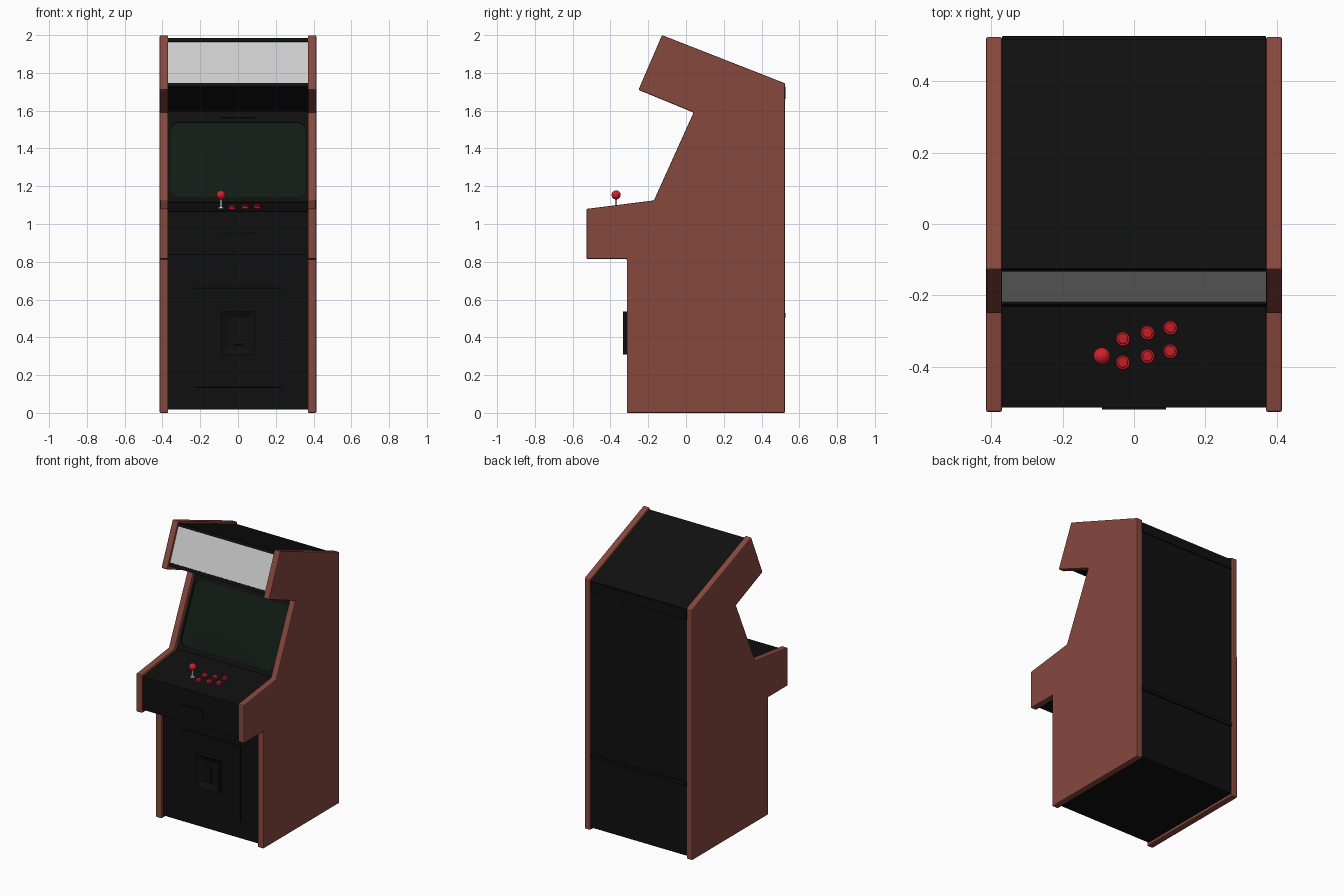
import bpy, bmesh, math
from mathutils import Vector

if "Cube" in bpy.data.objects:
    bpy.data.objects.remove(bpy.data.objects["Cube"])


def material(name, rgb):
    m = bpy.data.materials.new(name)
    m.diffuse_color = (*rgb, 1)
    m.use_nodes = True
    m.node_tree.nodes["Principled BSDF"].inputs["Base Color"].default_value = m.diffuse_color
    return m


BROWN = material("brown_laminate", (0.24, 0.065, 0.048))
BLACK = material("black_paint", (0.005, 0.005, 0.005))
GLASS = material("dark_screen", (0.006, 0.011, 0.007))
RED = material("red_plastic", (0.62, 0.015, 0.025))


def finish(bm, name, mat=None, bevel=0, segments=2, smooth=False):
    bmesh.ops.recalc_face_normals(bm, faces=bm.faces)
    mesh = bpy.data.meshes.new(name)
    bm.to_mesh(mesh)
    bm.free()
    ob = bpy.data.objects.new(name, mesh)
    bpy.context.collection.objects.link(ob)
    if mat:
        mesh.materials.append(mat)
    if bevel:
        mod = ob.modifiers.new("Bevel", "BEVEL")
        mod.width, mod.segments, mod.limit_method = bevel, segments, "ANGLE"
    if smooth:
        shade(ob)
    return ob


def shade(ob):
    bpy.ops.object.select_all(action="DESELECT")
    ob.select_set(True)
    bpy.context.view_layer.objects.active = ob
    bpy.ops.object.shade_smooth_by_angle(angle=math.radians(40))


def extrude(name, profile, x0, x1, mat=None, **kw):
    """Closed (y, z) profile swept along x."""
    bm = bmesh.new()
    face = bm.faces.new([bm.verts.new((x0, y, z)) for y, z in profile])
    out = bmesh.ops.extrude_face_region(bm, geom=[face])
    bmesh.ops.translate(bm, vec=(x1 - x0, 0, 0),
                        verts=[v for v in out["geom"] if isinstance(v, bmesh.types.BMVert)])
    return finish(bm, name, mat, **kw)


def slab(name, a, b, t, half, mat=None, **kw):
    """Flat strip on the line a-b (y, z), rising t towards the front."""
    a, b = Vector(a), Vector(b)
    d = (b - a).normalized()
    n = Vector((-d.y, d.x)) * t
    return extrude(name, [a, b, b + n, a + n], -half, half, mat, **kw)


def front_box(name, half, z0, z1, back, front, inset=0, depth=0, mat=BLACK, bevel=0.003):
    """Box on the front, optionally with a recess in its front face."""
    bm = bmesh.new()
    bmesh.ops.create_cube(bm, size=1)
    for v in bm.verts:
        v.co = (v.co.x * 2 * half, (front + back) / 2 + v.co.y * abs(back - front),
                (z0 + z1) / 2 + v.co.z * (z1 - z0))
    if inset:
        face = min(bm.faces, key=lambda f: f.calc_center_median().y)
        bmesh.ops.inset_region(bm, faces=[face], thickness=inset)
        bmesh.ops.translate(bm, verts=face.verts, vec=(0, depth, 0))
    return finish(bm, name, mat, bevel=bevel)


def cylinder(name, loc, r1, r2, h, mat=None, tilt=0, sides=16, bevel=0):
    bm = bmesh.new()
    bmesh.ops.create_cone(bm, cap_ends=True, segments=sides, radius1=r1, radius2=r2, depth=h)
    ob = finish(bm, name, mat, bevel=bevel, smooth=True)
    ob.location, ob.rotation_euler.x = loc, tilt
    return ob


# Side panels
side = extrude("side_panels",
               [(-0.313, 0), (0.524, 0), (0.524, 1.745), (-0.127, 2.0), (-0.252, 1.71),
                (0.04, 1.59), (-0.17, 1.125), (-0.527, 1.08), (-0.527, 0.815), (-0.313, 0.815)],
               0.37, 0.415, BROWN, bevel=0.006)
mirror = side.modifiers.new("Mirror", "MIRROR")

# Black body between the sides
SCR_A, SCR_B = Vector((-0.135, 1.113)), Vector((0.08, 1.594))
MQ_A, MQ_B = Vector((-0.222, 1.723)), Vector((-0.115, 1.98))
extrude("cabinet_body",
        [(-0.297, 0.018), (0.517, 0.018), (0.517, 1.733), MQ_B, MQ_A, SCR_B, SCR_A,
         (-0.515, 1.066), (-0.515, 0.835), (-0.297, 0.835)], -0.372, 0.372, BLACK)

# Backlit sign with retainers
slab("sign_panel", MQ_A.lerp(MQ_B, 0.06), MQ_A.lerp(MQ_B, 0.95), 0.006, 0.37)
slab("sign_lower_retainer", MQ_A, MQ_A.lerp(MQ_B, 0.08), 0.011, 0.37, BLACK)
slab("sign_upper_retainer", MQ_A.lerp(MQ_B, 0.93), MQ_B, 0.011, 0.37, BLACK)

# Monitor bezel with rounded opening
def rounded_rect(hw, hh, r, cy=0, n=6):
    pts = []
    for i, (sx, sy) in enumerate([(1, 1), (-1, 1), (-1, -1), (1, -1)]):
        for k in range(n + 1):
            a = math.pi / 2 * (i + k / n)
            pts.append((sx * (hw - r) + r * math.cos(a), cy + sy * (hh - r) + r * math.sin(a)))
    return pts


span = SCR_B - SCR_A
tilt = math.atan2(span.y, span.x)
mid = SCR_A.lerp(SCR_B, 0.5)
curve = bpy.data.curves.new("monitor_bezel", "CURVE")
curve.dimensions, curve.fill_mode, curve.extrude = "2D", "BOTH", 0.007
for pts in (rounded_rect(0.37, span.length / 2, 0.001, 0, 1), rounded_rect(0.357, 0.217, 0.045, -0.017)):
    sp = curve.splines.new("POLY")
    sp.points.add(len(pts) - 1)
    for p, (x, y) in zip(sp.points, pts):
        p.co = (x, y, 0, 1)
    sp.use_cyclic_u = True
curve.materials.append(BLACK)
bezel = bpy.data.objects.new("monitor_bezel", curve)
bpy.context.collection.objects.link(bezel)
bezel.location, bezel.rotation_euler.x = (0, mid.x, mid.y), tilt
bpy.ops.object.select_all(action="DESELECT")
bezel.select_set(True)
bpy.context.view_layer.objects.active = bezel
bpy.ops.object.convert(target="MESH")

# Slightly bulged screen
bm = bmesh.new()
bmesh.ops.create_grid(bm, x_segments=16, y_segments=12, size=1)
for v in bm.verts:
    x, y = v.co.x, v.co.y
    v.co = (x * 0.362, y * 0.222 - 0.017, 0.001 + 0.007 * (1 - x * x) * (1 - y * y))
screen = finish(bm, "screen", GLASS, smooth=True)
screen.location, screen.rotation_euler.x = bezel.location, tilt

# Slot above the screen
slab("bezel_slot", SCR_A.lerp(SCR_B, 0.925), SCR_A.lerp(SCR_B, 0.955), 0.012, 0.09, BLACK)

# Control front plate, coin door, coin box and bottom trim
front_box("control_front_plate", 0.09, 0.905, 0.955, -0.51, -0.521, 0.008, 0.004)
front_box("coin_door", 0.23, 0.135, 0.66, -0.29, -0.304)
front_box("coin_box", 0.09, 0.308, 0.537, -0.29, -0.335, 0.05, 0.018)
front_box("coin_slot", 0.022, 0.36, 0.455, -0.31, -0.326)

# Back ledges
front_box("back_door_ledge", 0.37, 0.505, 0.53, 0.527, 0.51)
front_box("back_top_strip", 0.37, 1.66, 1.728, 0.526, 0.51)

# Joystick
PANEL_TILT = math.atan2(0.047, 0.38)


def panel_z(y):
    return 1.066 + (y + 0.515) * 0.047 / 0.38


jx, jy = -0.09, -0.37
cylinder("joystick_base", (jx, jy, panel_z(jy) + 0.003), 0.016, 0.012, 0.008, tilt=PANEL_TILT)
cylinder("joystick_shaft", (jx, jy, 1.112), 0.006, 0.006, 0.065)
bm = bmesh.new()
bmesh.ops.create_uvsphere(bm, u_segments=20, v_segments=12, radius=0.024)
ball = finish(bm, "joystick_ball", RED, smooth=True)
ball.location = (jx, jy, 1.154)

# Buttons, two rows of three
for row, offset in enumerate((0, -0.066)):
    for col, (x, y) in enumerate([(-0.031, -0.322), (0.038, -0.305), (0.102, -0.291)]):
        y += offset
        z = panel_z(y)
        tag = f"{row + 1}_{col + 1}"
        cylinder("button_rim_" + tag, (x, y, z + 0.003), 0.021, 0.019, 0.009, RED, PANEL_TILT)
        cylinder("button_cap_" + tag, (x, y, z + 0.006), 0.014, 0.014, 0.013, RED, PANEL_TILT, bevel=0.003)
